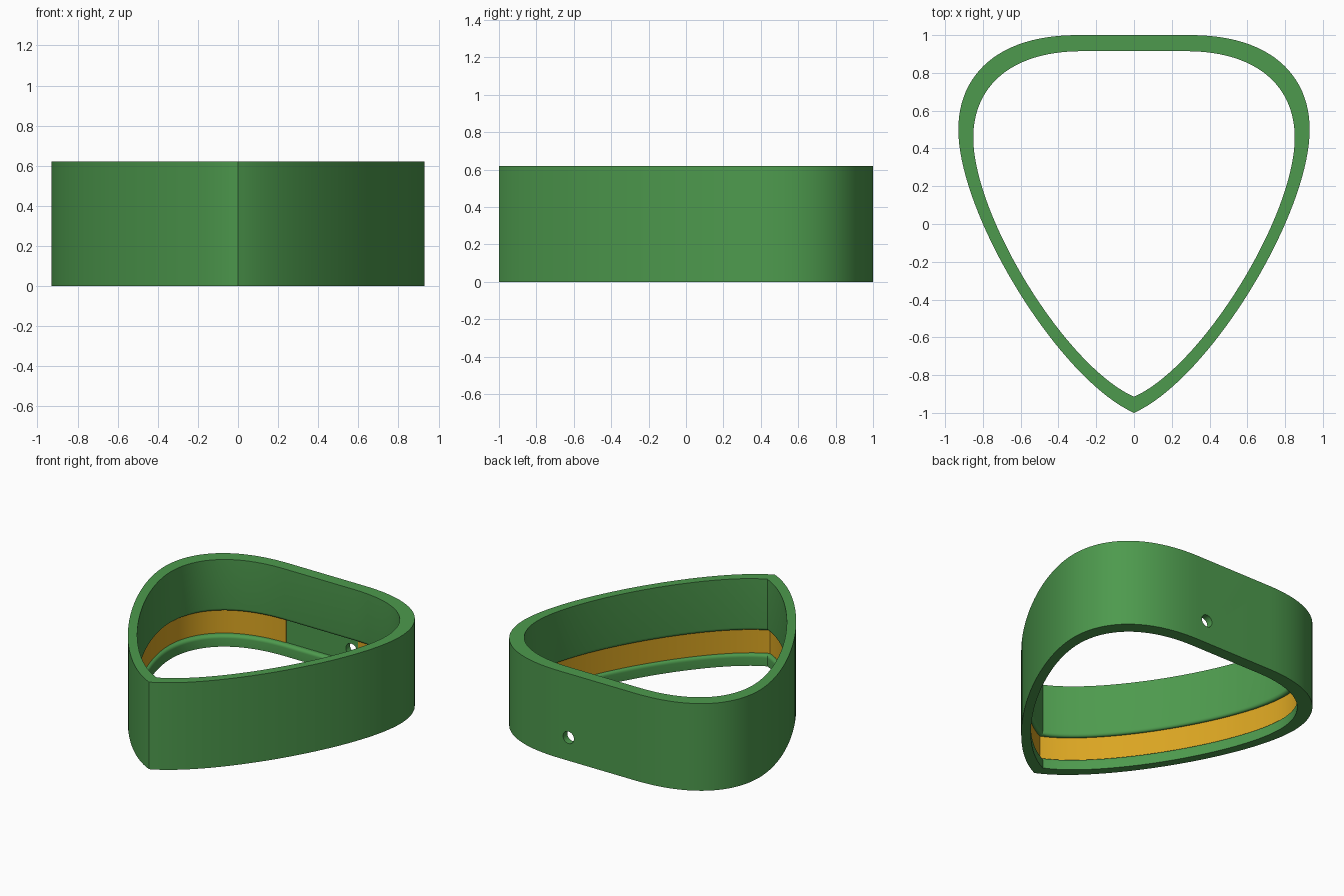
import bpy, bmesh, math
from mathutils import Vector
from mathutils.geometry import interpolate_bezier

if "Cube" in bpy.data.objects:
    bpy.data.objects.remove(bpy.data.objects["Cube"])


def material(name, rgb):
    m = bpy.data.materials.new(name)
    m.diffuse_color = (*rgb, 1)
    m.use_nodes = True
    m.node_tree.nodes["Principled BSDF"].inputs["Base Color"].default_value = m.diffuse_color
    return m


green = material("green", (0.075, 0.323, 0.075))
amber = material("amber", (0.70, 0.376, 0.016))

HEIGHT, INNER, RECESS = 0.62, 0.915, 0.952   # inner and recess are scales of the outline
LOW, HIGH, ROUND = 0.08, 0.25, 0.022         # groove limits and lip rounding
FLAT = 0.30                                  # half width of the flat back


def curve(pts, n):
    return interpolate_bezier(*[Vector((x, y, 0)) for x, y in pts], n)


# Half outline: flat back, shoulder, long side down to the pointed front
half = curve([(FLAT, 1), (0.72, 1), (0.93, 0.79), (0.93, 0.5)], 25)[:-1]
half += curve([(0.93, 0.5), (0.93, 0.05), (0.40, -0.82), (0, -1)], 37)
mirrored = [Vector((-p.x, p.y, 0)) for p in reversed(half[:-1])]
outline = half + mirrored


def sweep(name, section, closed, mat):
    """Sweep a (scale, z) section along the outline."""
    bm = bmesh.new()
    rings = [[bm.verts.new((p.x * s, p.y * s, z)) for s, z in section] for p in outline]
    n, m = len(rings), len(section)
    for i in range(n if closed else n - 1):
        a, b = rings[i], rings[(i + 1) % n]
        for j in range(m):
            k = (j + 1) % m
            bm.faces.new((a[j], a[k], b[k], b[j]))
    if not closed:
        bm.faces.new(rings[0])
        bm.faces.new(rings[-1])
    bmesh.ops.recalc_face_normals(bm, faces=bm.faces)
    me = bpy.data.meshes.new(name)
    bm.to_mesh(me)
    bm.free()
    me.materials.append(mat)
    ob = bpy.data.objects.new(name, me)
    bpy.context.collection.objects.link(ob)
    return ob


def smooth(ob):
    bpy.ops.object.select_all(action='DESELECT')
    ob.select_set(True)
    bpy.context.view_layer.objects.active = ob
    bpy.ops.object.shade_smooth_by_angle(angle=math.radians(30))


# Wall with a groove whose two lips are rounded
angles = [math.pi / 2 * i / 5 for i in range(6)]
upper_lip = [(INNER + ROUND * (1 - math.cos(a)), HIGH + ROUND * (1 - math.sin(a))) for a in angles]
lower_lip = [(INNER + ROUND * (1 - math.cos(a)), LOW - ROUND * (1 - math.sin(a)))
             for a in reversed(angles)]
section = ([(1, 0), (1, HEIGHT), (INNER, HEIGHT)] + upper_lip
           + [(RECESS, HIGH), (RECESS, LOW)] + lower_lip + [(INNER, 0)])
wall = sweep("wall", section, True, green)

# Round cable hole through the flat back
bpy.ops.mesh.primitive_cylinder_add(vertices=32, radius=0.043, depth=0.4,
                                    location=(0.225, 0.95, 0.165),
                                    rotation=(math.pi / 2, 0, 0))
cutter = bpy.context.object
cutter.name = "hole_cutter"
cutter.data.materials.append(green)
cutter.hide_render = True
cut = wall.modifiers.new("cable_hole", 'BOOLEAN')
cut.operation, cut.solver, cut.object = 'DIFFERENCE', 'EXACT', cutter
bpy.context.view_layer.objects.active = wall
bpy.ops.object.modifier_apply(modifier=cut.name)
bpy.data.objects.remove(cutter)
smooth(wall)

# Light strip lying in the groove, open along the flat back
strip = sweep("light_strip", [(RECESS - 0.007, LOW + 0.001), (RECESS + 0.002, LOW + 0.001),
                              (RECESS + 0.002, HIGH - 0.001), (RECESS - 0.007, HIGH - 0.001)],
              False, amber)
smooth(strip)
